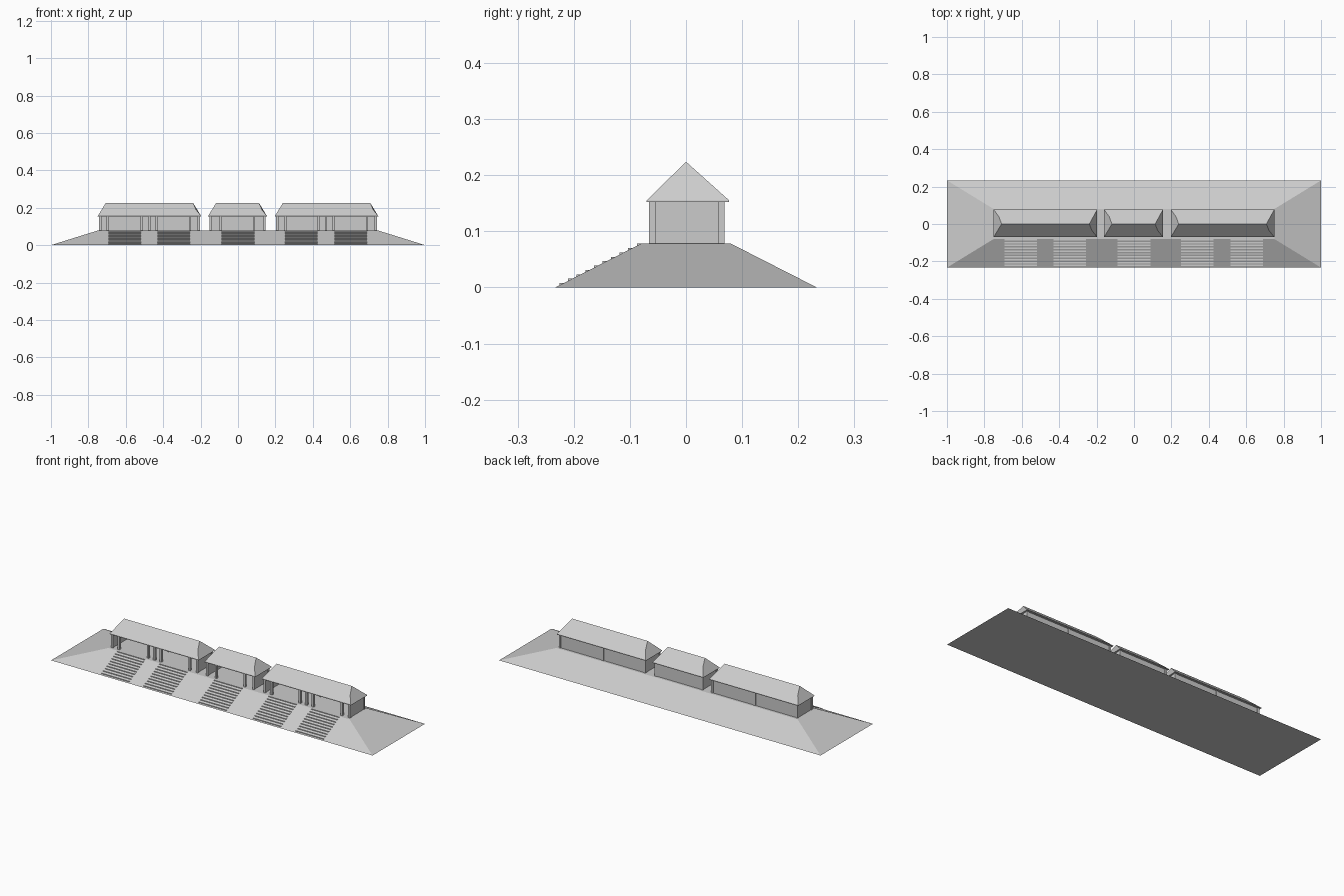
import bpy
import bmesh

cube = bpy.data.objects.get("Cube")
if cube:
    bpy.data.objects.remove(cube, do_unlink=True)

stone = bpy.data.materials.new("pale grey stone")
stone.use_nodes = True
GREY = (0.6, 0.6, 0.6, 1)
stone.diffuse_color = GREY
stone.node_tree.nodes["Principled BSDF"].inputs["Base Color"].default_value = GREY

TOP, EAVE, RIDGE = 0.078, 0.152, 0.224      # terrace, eaves and ridge heights
FRONT, BACK = -0.06, 0.063                  # post lines


def finish(name, bm):
    bmesh.ops.recalc_face_normals(bm, faces=bm.faces)
    mesh = bpy.data.meshes.new(name)
    bm.to_mesh(mesh)
    bm.free()
    mesh.materials.append(stone)
    obj = bpy.data.objects.new(name, mesh)
    bpy.context.collection.objects.link(obj)
    return obj


def solid(name, points, faces):
    bm = bmesh.new()
    verts = [bm.verts.new(p) for p in points]
    for f in faces:
        bm.faces.new([verts[i] for i in f])
    return finish(name, bm)


def box(name, x0, x1, y0, y1, z0, z1):
    pts = [(x, y, z) for z in (z0, z1) for x, y in ((x0, y0), (x1, y0), (x1, y1), (x0, y1))]
    sides = [(i, (i + 1) % 4, (i + 1) % 4 + 4, i + 4) for i in range(4)]
    return solid(name, pts, sides + [(3, 2, 1, 0), (4, 5, 6, 7)])


def post(name, x, y):
    h = 0.006
    return box(name, x - h, x + h, y - h, y + h, TOP, EAVE + 0.005)


# Sloping terrace
def ring(x, y, z):
    return [(-x, -y, z), (x, -y, z), (x, y, z), (-x, y, z)]


solid("terrace", ring(1, 0.233, 0) + ring(0.75, 0.08, TOP),
      [(i, (i + 1) % 4, (i + 1) % 4 + 4, i + 4) for i in range(4)] + [(3, 2, 1, 0), (4, 5, 6, 7)])


# Staircases half sunk in the front slope
def staircase(name, x0, x1, steps=10):
    rise, run = TOP / steps, 0.153 / steps
    profile = [(-0.233 + run / 2, 0)]
    for i in range(steps):
        y = -0.233 + run * (i + 0.5)
        profile += [(y, rise * (i + 1)), (y + run, rise * (i + 1))]
    profile.append((profile[-1][0], 0))
    bm = bmesh.new()
    face = bm.faces.new([bm.verts.new((x0, y, z)) for y, z in profile])
    side = bmesh.ops.extrude_face_region(bm, geom=[face])
    moved = [v for v in side["geom"] if isinstance(v, bmesh.types.BMVert)]
    bmesh.ops.translate(bm, verts=moved, vec=(x1 - x0, 0, 0))
    finish(name, bm)


for n, cx in enumerate((-0.605, -0.343, 0, 0.338, 0.603)):
    staircase(f"staircase_{n + 1}", cx - 0.087, cx + 0.087)


# Hipped roof with a small cut facet at two opposite hips
def roof(name, x0, x1):
    r0, r1 = x0 + 0.042, x1 - 0.042
    f, b, rim = -0.07, 0.077, EAVE + 0.003
    mid = (RIDGE + rim) / 2
    pts = [(x, y, z) for z in (EAVE, rim) for x, y in ((x0, f), (x1, f), (x1, b), (x0, b))]
    pts += [(r0, 0, RIDGE), (r1, 0, RIDGE), (r1 - 0.045, 0, RIDGE), (r0 + 0.045, 0, RIDGE),
            (x1 - 0.028, f / 2, mid), (x0 + 0.028, b / 2, mid)]
    sides = [(i, (i + 1) % 4, (i + 1) % 4 + 4, i + 4) for i in range(4)]
    solid(name, pts, sides + [
        (3, 2, 1, 0), (4, 5, 12, 10, 11, 8), (10, 12, 9),
        (5, 6, 9, 12), (6, 7, 13, 11, 10, 9), (11, 13, 8), (7, 4, 8, 13)])


# Pavilions: walls behind and at the ends, posts along the open front
def pavilion(name, x0, x1, front_posts, back_posts):
    a, b, t = x0 + 0.013, x1 - 0.013, 0.003
    box(name + "_back_wall", a, b, BACK - t, BACK + t, TOP, EAVE)
    for side, x in (("right", a), ("left", b)):
        box(f"{name}_{side}_wall", x - t, x + t, FRONT, BACK, TOP, EAVE)
    for n, x in enumerate([a, b] + front_posts):
        post(f"{name}_front_post_{n + 1}", x, FRONT)
    for n, x in enumerate([a, b] + back_posts):
        post(f"{name}_back_post_{n + 1}", x, BACK)
    roof(name + "_roof", x0, x1)


pavilion("right_pavilion", -0.75, -0.197, [-0.697, -0.515, -0.475, -0.435, -0.257], [-0.475])
pavilion("middle_pavilion", -0.16, 0.155, [-0.092, 0.086], [])
pavilion("left_pavilion", 0.197, 0.75, [0.252, 0.43, 0.47, 0.51, 0.69], [0.47])
